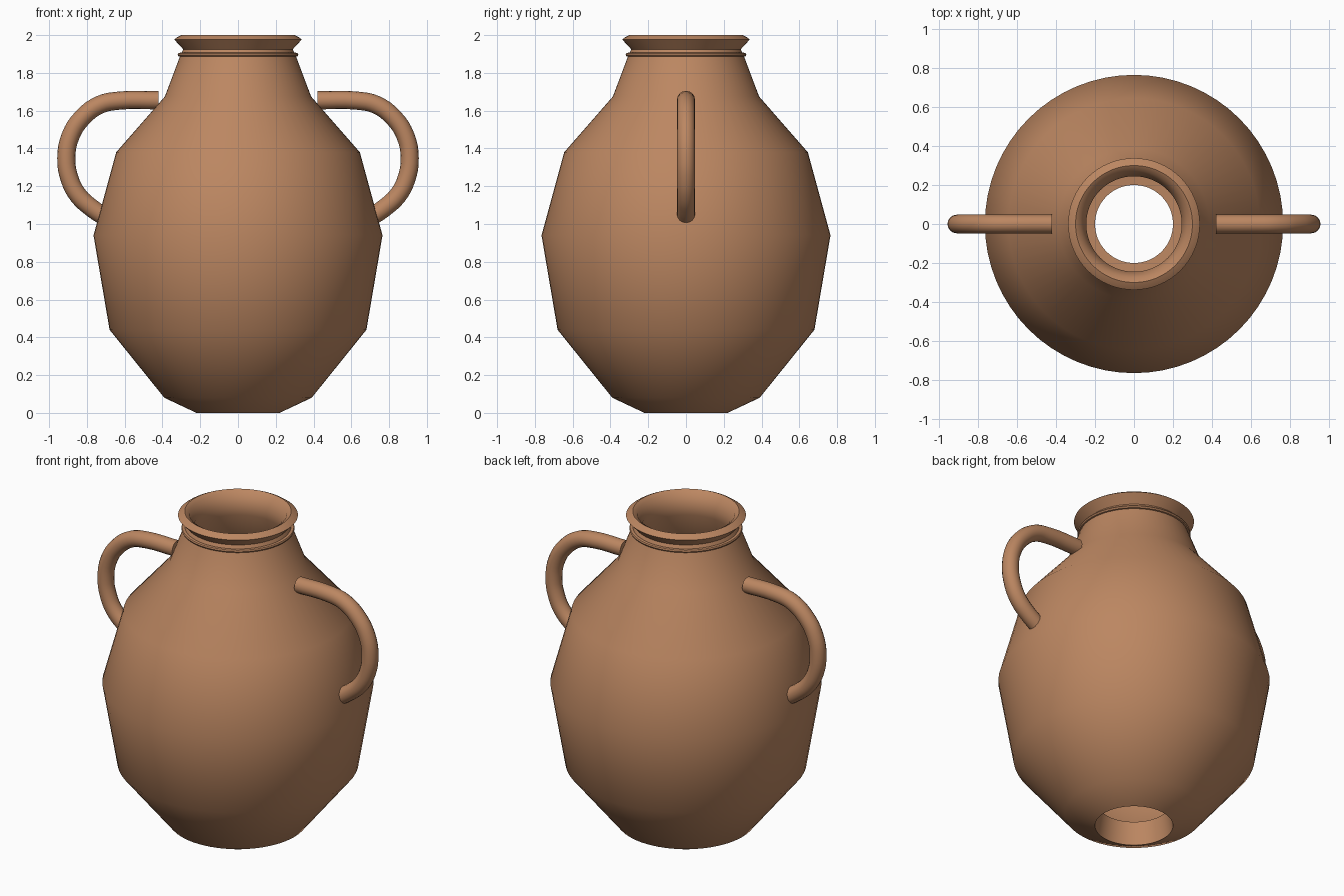
import bpy, bmesh, math

if "Cube" in bpy.data.objects:
    bpy.data.objects.remove(bpy.data.objects["Cube"])

clay = bpy.data.materials.new("clay")
clay.diffuse_color = (0.50, 0.24, 0.12, 1)
clay.use_nodes = True
clay.node_tree.nodes["Principled BSDF"].inputs["Base Color"].default_value = clay.diffuse_color


def finish(obj, angle=40):
    obj.data.materials.append(clay)
    bpy.ops.object.select_all(action='DESELECT')
    obj.select_set(True)
    bpy.context.view_layer.objects.active = obj
    bpy.ops.object.shade_smooth_by_angle(angle=math.radians(angle))


def lathe(name, profile, steps=64):
    """Revolve a closed (radius, height) profile around z."""
    bm = bmesh.new()
    rings = []
    for i in range(steps):
        a = 2 * math.pi * i / steps
        rings.append([bm.verts.new((r * math.cos(a), r * math.sin(a), z)) for r, z in profile])
    n = len(profile)
    for i in range(steps):
        p, q = rings[i], rings[(i + 1) % steps]
        for j in range(n):
            k = (j + 1) % n
            bm.faces.new((p[j], q[j], q[k], p[k]))
    bmesh.ops.recalc_face_normals(bm, faces=bm.faces)
    mesh = bpy.data.meshes.new(name)
    bm.to_mesh(mesh)
    bm.free()
    obj = bpy.data.objects.new(name, mesh)
    bpy.context.collection.objects.link(obj)
    finish(obj)


# Hollow jar: outer wall upward, flared lip, inner wall down to the open base
outer = [(0.22, 0), (0.39, 0.08), (0.68, 0.44), (0.765, 0.94), (0.645, 1.38),
         (0.387, 1.675), (0.31, 1.88), (0.29, 1.925)]
lip = [(0.338, 1.977), (0.32, 1.99), (0.30, 2.0), (0.275, 1.985)]
inner = [(0.245, 1.92), (0.25, 1.86), (0.33, 1.645), (0.585, 1.35),
         (0.70, 0.94), (0.62, 0.47), (0.355, 0.15), (0.20, 0.14)]
lathe("jar_body", outer + lip + inner)

# Thin raised band below the lip
lathe("neck_band", [(0.306 + 0.013 * math.cos(t * math.pi / 4),
                     1.896 + 0.011 * math.sin(t * math.pi / 4)) for t in range(8)])

# Pair of looped handles
path = [(0.42, 1.655), (0.63, 1.653), (0.73, 1.632), (0.825, 1.562), (0.887, 1.465),
        (0.909, 1.35), (0.892, 1.24), (0.845, 1.15), (0.775, 1.085), (0.71, 1.04)]
for side, name in ((-1, "left_handle"), (1, "right_handle")):
    curve = bpy.data.curves.new(name, 'CURVE')
    curve.dimensions = '3D'
    curve.bevel_depth = 0.048
    curve.bevel_resolution = 6
    curve.resolution_u = 4
    curve.use_fill_caps = True
    spline = curve.splines.new('BEZIER')
    spline.bezier_points.add(len(path) - 1)
    for point, (x, z) in zip(spline.bezier_points, path):
        point.co = (side * x, 0, z)
        point.handle_left_type = point.handle_right_type = 'AUTO'
    obj = bpy.data.objects.new(name, curve)
    bpy.context.collection.objects.link(obj)
    bpy.ops.object.select_all(action='DESELECT')
    obj.select_set(True)
    bpy.context.view_layer.objects.active = obj
    bpy.ops.object.convert(target='MESH')
    finish(bpy.context.view_layer.objects.active)
